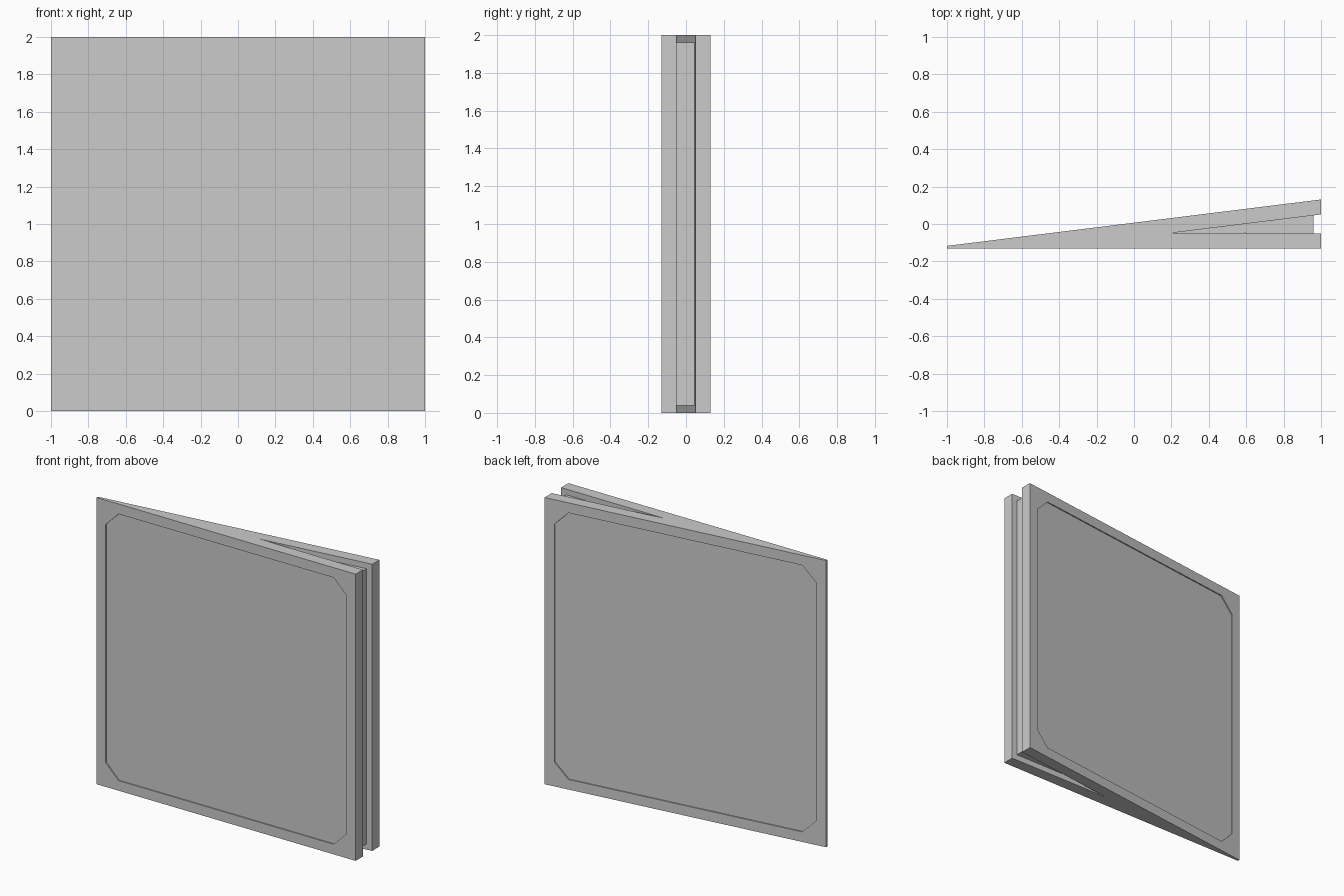
import bpy, bmesh

if "Cube" in bpy.data.objects:
    bpy.data.objects.remove(bpy.data.objects["Cube"])


def prism(name, rings):
    """Solid between two matching rings of points."""
    bm = bmesh.new()
    a, b = [[bm.verts.new(p) for p in ring] for ring in rings]
    bm.faces.new(a)
    bm.faces.new(b)
    n = len(a)
    for i in range(n):
        j = (i + 1) % n
        bm.faces.new((a[i], a[j], b[j], b[i]))
    bmesh.ops.recalc_face_normals(bm, faces=bm.faces)
    mesh = bpy.data.meshes.new(name)
    bm.to_mesh(mesh)
    bm.free()
    obj = bpy.data.objects.new(name, mesh)
    bpy.context.collection.objects.link(obj)
    return obj


def extrude_z(name, profile, z0, z1):
    return prism(name, [[(x, y, z) for x, y in profile] for z in (z0, z1)])


def front_y(x):
    return -0.131


def back_y(x):
    return -0.117 + (x + 1) * 0.124


# V-shaped body: two panels joined along the left edge
body = extrude_z("folded_panels", [
    (-1, front_y(-1)), (1, front_y(1)), (1, -0.051), (0.2, -0.048),
    (1, 0.051), (1, back_y(1)), (-1, back_y(-1))], 0, 2)

# Core filling the gap, set in from the open edges
extrude_z("inner_core", [(0.2, -0.048), (0.96, -0.0508), (0.96, 0.046)], 0.04, 1.96)

# Shallow chamfered recess on both large faces
R, C = 0.93, 0.83
outline = [(-R, -C), (-C, -R), (C, -R), (R, -C), (R, C), (C, R), (-C, R), (-R, C)]
DEPTH = 0.008
for label, face, inward in (("front", front_y, 1), ("back", back_y, -1)):
    cutter = prism(label + "_recess_cutter", [
        [(x, face(x) + inward * d, z + 1) for x, z in outline] for d in (-0.1, DEPTH)])
    cutter.hide_render = True
    mod = body.modifiers.new(label + "_recess", 'BOOLEAN')
    mod.operation = 'DIFFERENCE'
    mod.solver = 'EXACT'
    mod.object = cutter
    bpy.context.view_layer.objects.active = body
    bpy.ops.object.modifier_apply(modifier=mod.name)
    bpy.data.objects.remove(cutter)
